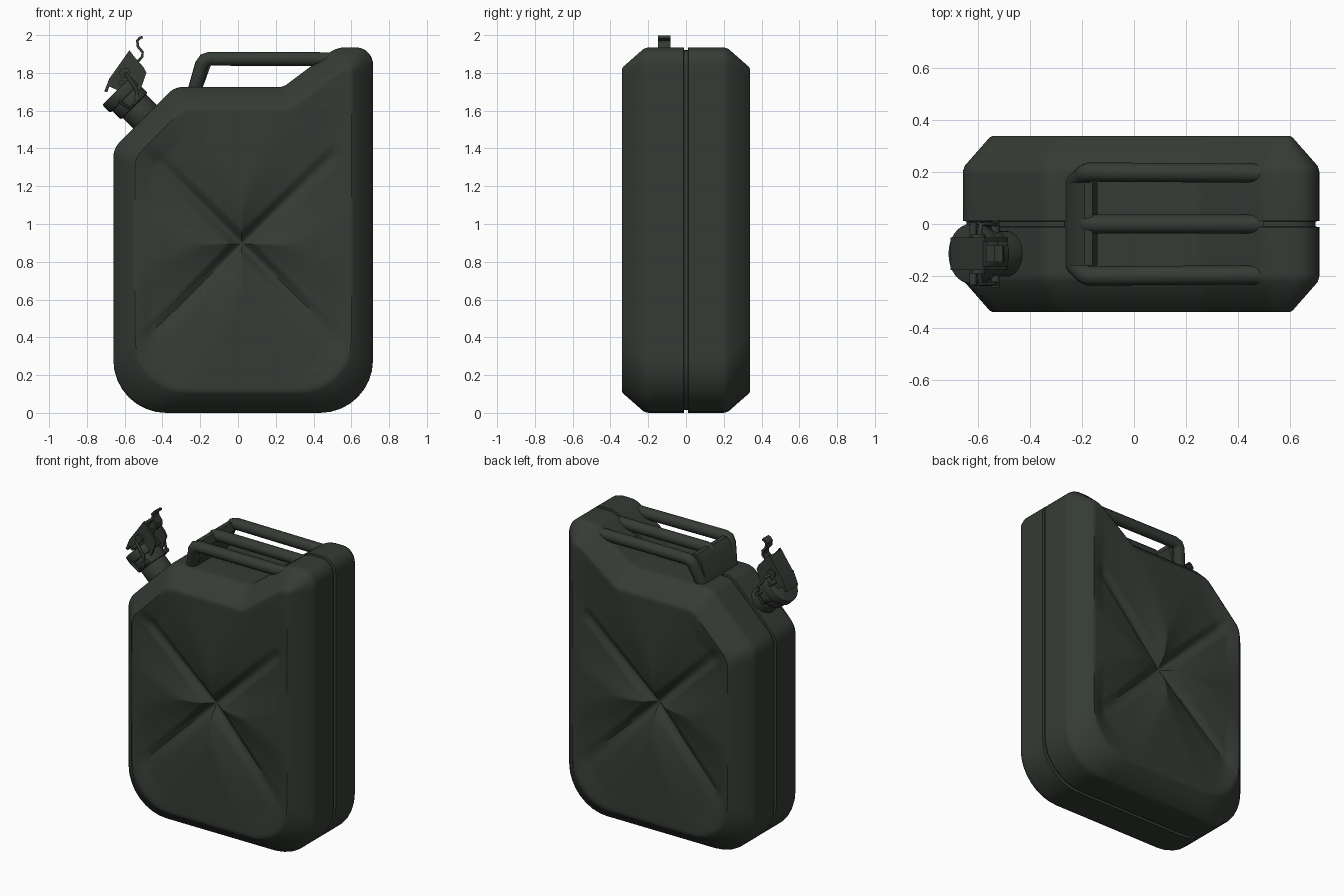
import bpy, bmesh, math
from mathutils import Vector, Matrix

if "Cube" in bpy.data.objects:
    bpy.data.objects.remove(bpy.data.objects["Cube"])

green = bpy.data.materials.new("dark_olive_green")
green.diffuse_color = (0.036, 0.044, 0.036, 1)
green.use_nodes = True
green.node_tree.nodes["Principled BSDF"].inputs["Base Color"].default_value = green.diffuse_color


def finish(ob, angle=35):
    ob.data.materials.clear()
    ob.data.materials.append(green)
    bpy.ops.object.select_all(action='DESELECT')
    ob.select_set(True)
    bpy.context.view_layer.objects.active = ob
    bpy.ops.object.shade_smooth_by_angle(angle=math.radians(angle))
    return ob


def from_bmesh(name, bm):
    bmesh.ops.recalc_face_normals(bm, faces=bm.faces)
    me = bpy.data.meshes.new(name)
    bm.to_mesh(me)
    bm.free()
    ob = bpy.data.objects.new(name, me)
    bpy.context.collection.objects.link(ob)
    return finish(ob)


def tube(name, pts, r, cyclic=False, res=4):
    cu = bpy.data.curves.new(name, 'CURVE')
    cu.dimensions = '3D'
    cu.bevel_depth, cu.bevel_resolution, cu.use_fill_caps = r, res, True
    sp = cu.splines.new('POLY')
    sp.points.add(len(pts) - 1)
    for p, co in zip(sp.points, pts):
        p.co = (*co, 1)
    sp.use_cyclic_u = cyclic
    ob = bpy.data.objects.new(name, cu)
    bpy.context.collection.objects.link(ob)
    bpy.ops.object.select_all(action='DESELECT')
    ob.select_set(True)
    bpy.context.view_layer.objects.active = ob
    bpy.ops.object.convert(target='MESH')
    return finish(bpy.context.view_layer.objects.active, 50)


def plate(name, outline, y0, y1):
    """Extrude an x-z outline from y0 to y1."""
    bm = bmesh.new()
    a = [bm.verts.new((x, y0, z)) for x, z in outline]
    b = [bm.verts.new((x, y1, z)) for x, z in outline]
    bm.faces.new(a)
    bm.faces.new(b[::-1])
    for i in range(len(a)):
        j = (i + 1) % len(a)
        bm.faces.new((a[i], b[i], b[j], a[j]))
    return from_bmesh(name, bm)


def strip(pts, w):
    """Closed x-z outline of a bent strip of thickness w along a path."""
    pts = [Vector(p) for p in pts]
    left, right = [], []
    for i, p in enumerate(pts):
        d = (pts[min(i + 1, len(pts) - 1)] - pts[max(i - 1, 0)]).normalized()
        n = Vector((-d.y, d.x)) * w / 2
        left.append(p + n)
        right.append(p - n)
    return left + right[::-1]


# ---- Can body: side outline as corners (x, z, radius) ----
corners = [(-.66, 0, .28), (.715, 0, .28), (.715, 1.935, .14), (.52, 1.935, .15),
           (.24, 1.725, .08), (-.335, 1.725, .1), (-.66, 1.40, .12)]
P = [Vector(c[:2]) for c in corners]
N = len(P)
steps = [max(2, round((P[(i + 1) % N] - P[i]).length / .03)) for i in range(N)]


def outline(inset):
    Q = []
    for i in range(N):
        d0 = (P[i] - P[i - 1]).normalized()
        d1 = (P[(i + 1) % N] - P[i]).normalized()
        n0, n1 = Vector((-d0.y, d0.x)), Vector((-d1.y, d1.x))
        Q.append(P[i] + (n0 + n1) * inset / (1 + n0.dot(n1)))
    arcs = []
    for i in range(N):
        a, b = Q[i - 1] - Q[i], Q[(i + 1) % N] - Q[i]
        turn = math.pi - a.angle(b)
        t = min(corners[i][2] * math.tan(turn / 2), .47 * a.length, .47 * b.length)
        r = t / math.tan(turn / 2)
        a.normalize()
        b.normalize()
        cen = Q[i] + (a + b).normalized() * r / math.cos(turn / 2)
        s, e = Q[i] + a * t - cen, Q[i] + b * t - cen
        arcs.append([cen + (s * math.sin(turn * (1 - k / 8)) + e * math.sin(turn * k / 8))
                     / math.sin(turn) for k in range(9)])
    pts = []
    for i in range(N):
        pts += arcs[i]
        nxt = arcs[(i + 1) % N][0]
        pts += [arcs[i][-1].lerp(nxt, k / steps[i]) for k in range(1, steps[i])]
    return pts


# Pressed cross: four grooves from the centre, fading toward the rim
C = Vector((.02, .895))
tips = [Vector(t) - C for t in ((-.48, .39), (.54, .37), (.50, 1.36), (-.46, 1.37))]


def fall(u):
    return (1 - u) ** 2 * (1 + 2 * u) if u < 1 else 0


def press(p, s):
    best = 0
    for v in tips:
        t = max(0, min(1, (p - C).dot(v) / v.length_squared))
        d = (p - C - v * t).length
        best = max(best, (.085 - .05 * t) * (.4 * fall(d / .055) + .6 * fall(d / (.12 + .28 * t))))
    return best * min(1, (1 - s) * 7)


section = [(.34, .115), (.333, .103), (.225, .008), (.205, .001), (.19, 0), (.012, 0), (.010, .015)]
bm = bmesh.new()
rim = outline(.115)
rings = []
for side in (-1, 1):
    half = []
    for k in range(1, 36):
        s = k / 36
        ring = []
        for q in rim:
            p = C.lerp(q, s)
            ring.append(bm.verts.new((p.x, side * (.34 - press(p, s)), p.y)))
        half.append(ring)
    for y, ins in section:
        half.append([bm.verts.new((p.x, side * y, p.y)) for p in outline(ins)])
    mid = bm.verts.new((C.x, side * (.34 - press(C, 0)), C.y))
    M = len(rim)
    for i in range(M):
        bm.faces.new((mid, half[0][i], half[0][(i + 1) % M]))
    rings += half if side < 0 else half[::-1]
for a, b in zip(rings, rings[1:]):
    for i in range(M):
        j = (i + 1) % M
        bm.faces.new((a[i], a[j], b[j], b[i]))
from_bmesh("can_body", bm)

# ---- Three carrying bars joined by a sloping end plate ----
for name, y in (("front", -.2), ("middle", 0), ("back", .2)):
    tube(name + "_handle_bar", [(.5, y * .98, 1.872), (-.15, y, 1.875), (-.175, y, 1.868),
                                (-.19, y * .97, 1.845), (-.235, y * .75, 1.69)], .037)
plate("handle_end_plate", [(-.27, 1.70), (-.225, 1.86), (-.19, 1.895), (-.16, 1.895),
                           (-.14, 1.85), (-.195, 1.70)], -.16, .16)

# ---- Spout and cap on the 45 degree shoulder ----
YC = -.115
axis = Vector((-1, 0, 1)).normalized()
base = Vector((-.485, YC, 1.56))


def disc(name, s0, s1, r):
    bm = bmesh.new()
    rot = Vector((0, 0, 1)).rotation_difference(axis).to_matrix().to_4x4()
    bmesh.ops.create_cone(bm, cap_ends=True, segments=32, radius1=r, radius2=r, depth=s1 - s0,
                          matrix=Matrix.Translation(base + axis * (s0 + s1) / 2) @ rot)
    edges = [e for e in bm.edges if any(len(f.verts) > 4 for f in e.link_faces)]
    bmesh.ops.bevel(bm, geom=edges, offset=.008, segments=2, affect='EDGES', profile=.5)
    return from_bmesh(name, bm)


disc("spout_neck", -.05, .12, .088)
disc("spout_collar", .09, .16, .1)
disc("cap", .155, .215, .115)

# ---- Locking lever: two cheeks, web, pins and finger hook ----
cheek = [(-.685, 1.73), (-.68, 1.77), (-.575, 1.92), (-.545, 1.88), (-.50, 1.83),
         (-.485, 1.80), (-.52, 1.70), (-.555, 1.62), (-.58, 1.64), (-.565, 1.72), (-.62, 1.70)]
for name, s in (("front", -1), ("back", 1)):
    y = YC + s * .055
    plate(name + "_lever_cheek", cheek, y - .007, y + .007)
    # wire bail running down to the collar
    w = YC + s * .115
    tube(name + "_bail_wire", [(-.60, YC + s * .05, 1.80), (-.59, w, 1.79), (-.54, w, 1.72),
                               (-.53, w, 1.66), (-.57, w, 1.61), (-.63, w, 1.65)], .009, res=2)
plate("lever_web", strip([(-.70, 1.70), (-.675, 1.765), (-.575, 1.905)], .016), YC - .062, YC + .062)
plate("finger_hook", strip([(-.575, 1.83), (-.54, 1.85), (-.507, 1.885), (-.505, 1.91), (-.53, 1.94),
                            (-.533, 1.97), (-.52, 1.985), (-.505, 1.99)], .014), YC - .032, YC + .032)
for i, (x, z, r, h) in enumerate([(-.60, 1.80, .028, .075), (-.535, 1.67, .016, .13), (-.62, 1.75, .014, .12)]):
    tube("lever_pin_%d" % (i + 1), [(x, YC - h, z), (x, YC + h, z)], r)
